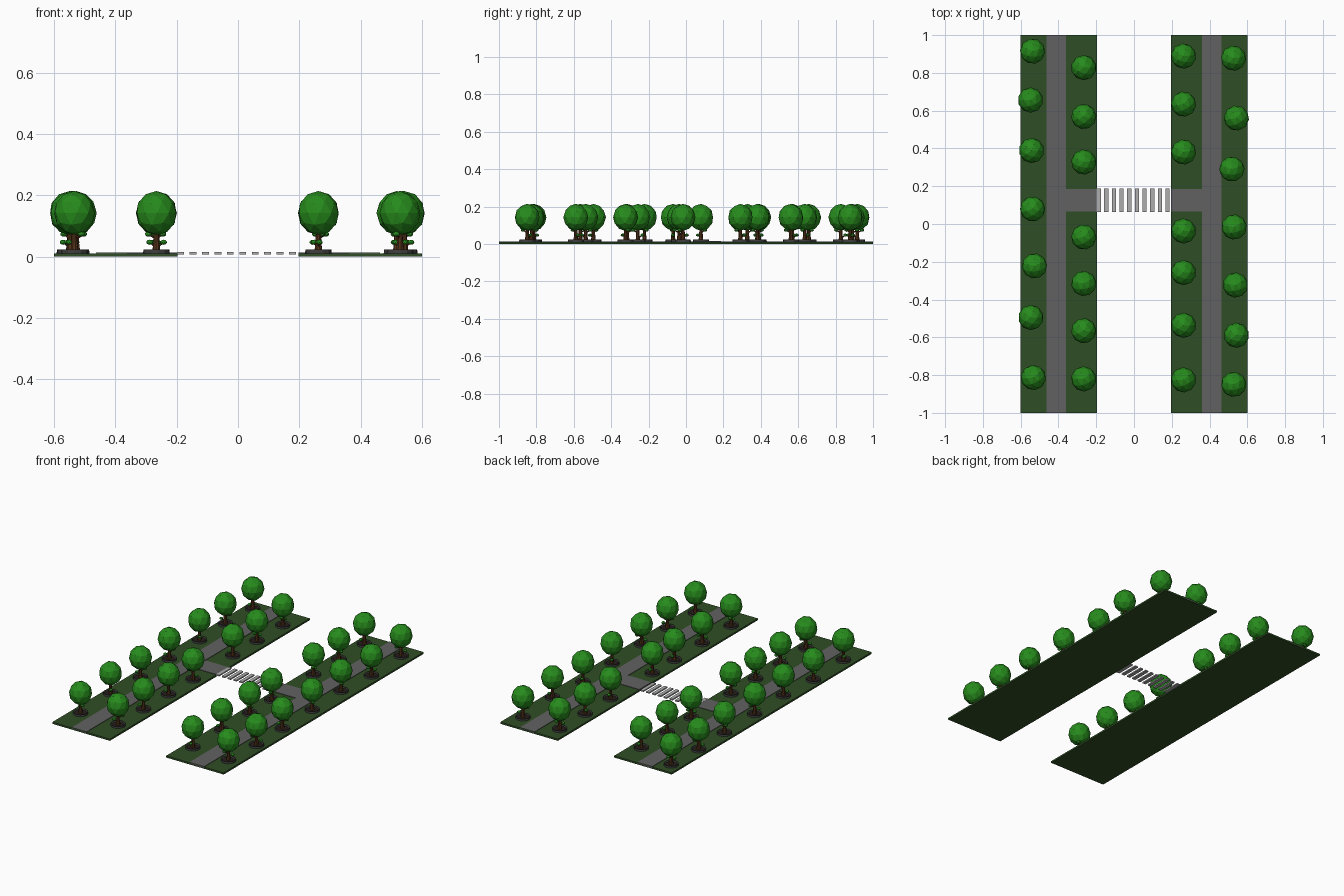
import bpy, bmesh, math, random
from mathutils import Vector, Matrix

if "Cube" in bpy.data.objects:
    bpy.data.objects.remove(bpy.data.objects["Cube"])

random.seed(4)


def material(name, r, g, b):
    m = bpy.data.materials.new(name)
    m.diffuse_color = (r, g, b, 1)
    m.use_nodes = True
    m.node_tree.nodes["Principled BSDF"].inputs["Base Color"].default_value = m.diffuse_color
    return m


GRASS = material("grass_green", 0.028, 0.075, 0.018)
PATH = material("path_grey", 0.12, 0.12, 0.12)
STRIPE = material("stripe_grey", 0.42, 0.42, 0.42)
STONE = material("planter_dark", 0.045, 0.045, 0.045)
SOIL = material("soil_dark", 0.02, 0.014, 0.01)
BARK = material("bark_brown", 0.09, 0.033, 0.01)
LEAF = material("leaf_green", 0.02, 0.26, 0.012)


def place(name, mesh, loc=(0, 0, 0), turn=0):
    ob = bpy.data.objects.new(name, mesh)
    ob.location = loc
    ob.rotation_euler.z = turn
    bpy.context.collection.objects.link(ob)
    return ob


def to_mesh(name, bm, *mats):
    me = bpy.data.meshes.new(name)
    bm.normal_update()
    bm.to_mesh(me)
    bm.free()
    for m in mats:
        me.materials.append(m)
    return me


def box(name, x0, x1, y0, y1, z0, z1, mat):
    bm = bmesh.new()
    bmesh.ops.create_cube(bm, size=1)
    bmesh.ops.scale(bm, vec=(x1 - x0, y1 - y0, z1 - z0), verts=bm.verts)
    me = to_mesh(name, bm, mat)
    return place(name, me, ((x0 + x1) / 2, (y0 + y1) / 2, (z0 + z1) / 2))


def limb(bm, a, b, r0, r1, sides):
    a, b = Vector(a), Vector(b)
    d = b - a
    mat = Matrix.Translation((a + b) / 2) @ d.to_track_quat('Z', 'Y').to_matrix().to_4x4()
    bmesh.ops.create_cone(bm, cap_ends=True, segments=sides, radius1=r0,
                          radius2=r1, depth=d.length, matrix=mat)


# Grass strips, walkways and the short links to the crossing
for side, s in (("left", -1), ("right", 1)):
    def strip(name, a, b, y0, y1, z0, z1, mat):
        box(f"{side}_{name}", min(s * a, s * b), max(s * a, s * b), y0, y1, z0, z1, mat)
    strip("grass", 0.197, 0.6, -1, 1, 0, 0.011, GRASS)
    strip("walkway", 0.36, 0.463, -1, 1, 0.004, 0.014, PATH)
    strip("crossing_link", 0.197, 0.36, 0.065, 0.185, 0.004, 0.014, PATH)

# Crossing stripes
for i in range(10):
    x = -0.187 + i * 0.0405
    box("crossing_stripe", x - 0.011, x + 0.011, 0.063, 0.187, 0.007, 0.015, STRIPE)

# Planter: shallow tub with sunken soil
bm = bmesh.new()
limb(bm, (0, 0, 0.008), (0, 0, 0.023), 0.044, 0.042, 12)
bm.normal_update()
top = [f for f in bm.faces if f.normal.z > 0.9]
bmesh.ops.inset_region(bm, faces=top, thickness=0.007)
bmesh.ops.translate(bm, vec=(0, 0, -0.005), verts=top[0].verts)
top[0].material_index = 1
planter = to_mesh("planter", bm, STONE, SOIL)

# Trunk with side branches
tips = [((0.026, 0, 0.074), 0.012), ((-0.023, 0.006, 0.047), 0.011)]
bm = bmesh.new()
limb(bm, (0, 0, 0.012), (0, 0, 0.045), 0.014, 0.010, 8)
limb(bm, (0, 0, 0.045), (0, 0, 0.1), 0.010, 0.008, 8)
for (x, y, z), r in tips:
    limb(bm, (0, 0, z - 0.016), (x, y, z), 0.004, 0.003, 6)
trunk = to_mesh("trunk", bm, BARK)

# Small leaf clumps on the branch tips
bm = bmesh.new()
for c, r in tips:
    bmesh.ops.create_icosphere(bm, subdivisions=2, radius=r,
                               matrix=Matrix.Translation(c) @ Matrix.Diagonal((1, 1, 0.75, 1)))
clumps = to_mesh("leaf_clumps", bm, LEAF)

# Faceted crown
bm = bmesh.new()
bmesh.ops.create_icosphere(bm, subdivisions=2, radius=1,
                           matrix=Matrix.Translation((0, 0, 0.142))
                           @ Matrix.Diagonal((0.067, 0.067, 0.072, 1)))
crown = to_mesh("crown", bm, LEAF)

# Four rows of trees: x values, then y values
rows = [
    ([-.537, -.548, -.542, -.537, -.527, -.546, -.533], [.915, .656, .389, .08, -.222, -.495, -.813]),
    ([-.266] * 7, [.828, .569, .328, -.069, -.315, -.565, -.82]),
    ([.262] * 7, [.889, .635, .381, -.037, -.257, -.536, -.825]),
    ([.527, .542, .518, .53, .537, .542, .528], [.878, .561, .291, -.016, -.323, -.589, -.849]),
]
for xs, ys in rows:
    for x, y in zip(xs, ys):
        turn = random.uniform(0, 2 * math.pi)
        for name, mesh in (("planter", planter), ("tree_trunk", trunk),
                           ("leaf_clumps", clumps), ("tree_crown", crown)):
            place(name, mesh, (x, y, 0), turn)
